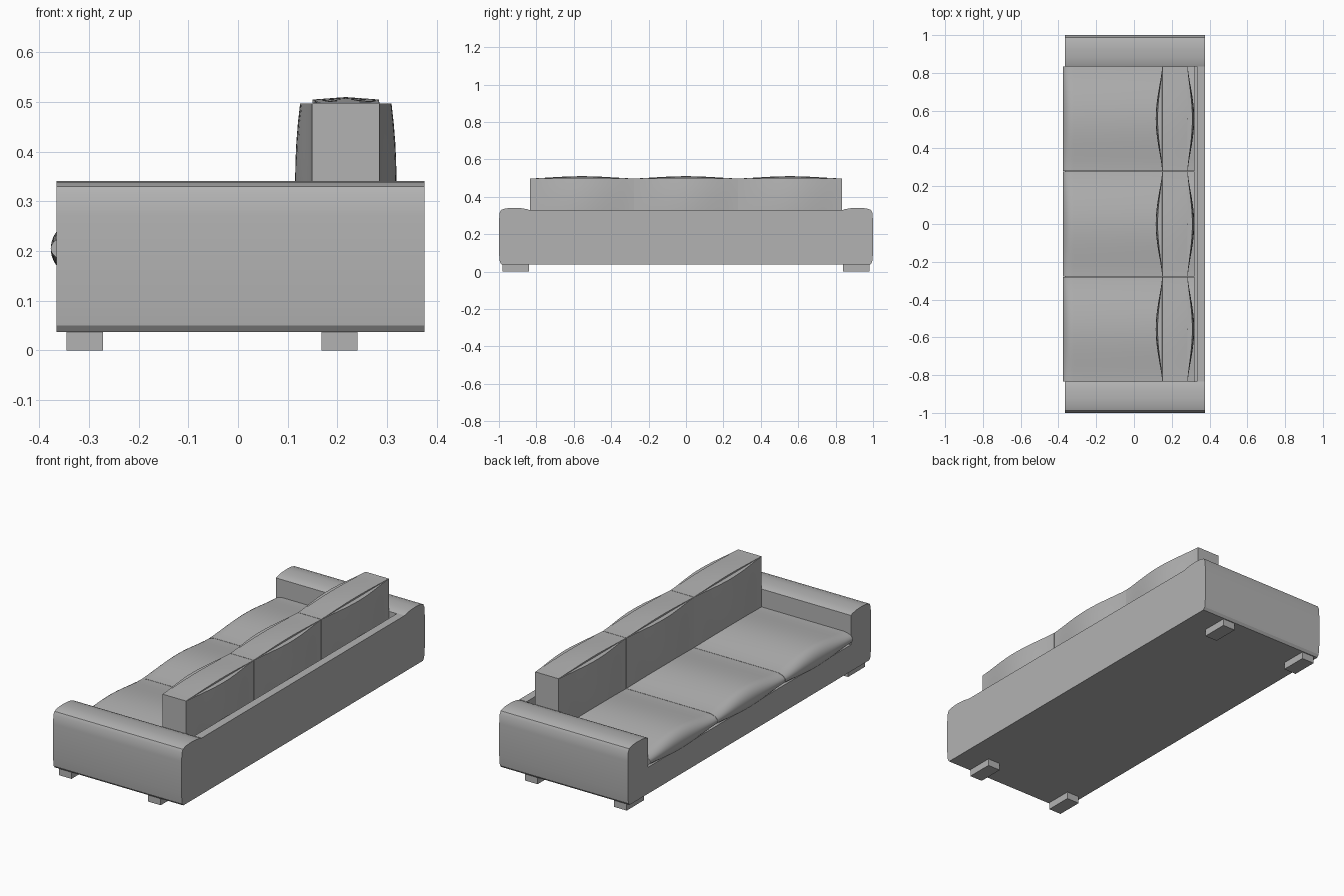
import bpy, bmesh
from math import sin, cos, pi, radians

old = bpy.data.objects.get("Cube")
if old:
    bpy.data.objects.remove(old, do_unlink=True)

fabric = bpy.data.materials.new("grey_fabric")
fabric.use_nodes = True
GREY = (0.45, 0.45, 0.45, 1)
fabric.diffuse_color = GREY
fabric.node_tree.nodes["Principled BSDF"].inputs["Base Color"].default_value = GREY


def loft(name, rings, smooth=True):
    """Skin a list of closed rings and cap both ends."""
    bm = bmesh.new()
    rows = [[bm.verts.new(p) for p in ring] for ring in rings]
    n = len(rows[0])
    for a, b in zip(rows, rows[1:]):
        for i in range(n):
            j = (i + 1) % n
            bm.faces.new((a[i], a[j], b[j], b[i]))
    bm.faces.new(rows[0])
    bm.faces.new(rows[-1])
    bmesh.ops.recalc_face_normals(bm, faces=bm.faces)
    mesh = bpy.data.meshes.new(name)
    bm.to_mesh(mesh)
    bm.free()
    mesh.materials.append(fabric)
    obj = bpy.data.objects.new(name, mesh)
    bpy.context.collection.objects.link(obj)
    if smooth:
        bpy.ops.object.select_all(action='DESELECT')
        obj.select_set(True)
        bpy.context.view_layer.objects.active = obj
        bpy.ops.object.shade_smooth_by_angle(angle=radians(30))
    return obj


def box(name, x0, x1, y0, y1, z0, z1):
    return loft(name, [[(x0, y0, z), (x1, y0, z), (x1, y1, z), (x0, y1, z)]
                       for z in (z0, z1)], False)


BACK, FRONT, INNER, FLOOR = 0.375, -0.365, 0.835, 0.037

# Base and rear frame
box("seat_base", FRONT, BACK, -INNER, INNER, FLOOR, 0.175)
box("back_frame", 0.333, BACK, -INNER, INNER, 0.17, 0.33)

# Rounded armrests and feet, mirrored along the length
arm_profile = [(0.834, 0.037), (0.985, 0.037), (0.995, 0.05), (1, 0.10),
               (1, 0.27), (0.996, 0.315), (0.988, 0.33), (0.965, 0.338),
               (0.925, 0.341), (0.88, 0.339), (0.85, 0.334), (0.834, 0.328)]
for side, s in (("left", 1), ("right", -1)):
    loft(side + "_arm", [[(x, s * y, z) for y, z in arm_profile]
                         for x in (FRONT, BACK)])
    for end, x in (("front", -0.345), ("rear", 0.168)):
        box(f"{end}_{side}_foot", x, x + 0.073, s * 0.84, s * 0.98, 0, FLOOR + 0.002)


def seat_ring(y, puff):
    # Rounded front nose, thicker towards the middle of the cushion
    h = 0.03 + 0.027 * puff
    nose = [(-0.32 - 0.057 * cos(a), y, 0.205 + h * sin(a))
            for a in [-pi / 2 + pi * i / 14 for i in range(15)]]
    return nose + [(0.32, y, 0.205 + h), (0.32, y, 0.205 - h)]


def back_ring(y, puff):
    # Bulging front and rear panels with a slightly raised top panel
    z0, z1, steps = 0.19, 0.497, 8
    def bulge(t):
        return puff * (0.024 + 0.01 * (1 - (2 * t - 1) ** 2))
    ts = [i / steps for i in range(steps + 1)]
    front = [(0.149 - bulge(t), y, z0 + (z1 - z0) * t) for t in ts]
    rear = [(0.285 + bulge(t), y, z0 + (z1 - z0) * t) for t in reversed(ts)]
    lip = z1 + 0.001 + 0.007 * puff
    top = [(0.1495, y, z1), (0.15, y, lip), (0.217, y, lip + 0.005 * puff),
           (0.284, y, lip), (0.2845, y, z1)]
    return front + top + rear


# Three seat cushions and three back cushions
width = 2 * INNER / 3
for k, place in enumerate(("right", "middle", "left")):
    start = -INNER + k * width
    fractions = [i / 20 for i in range(21)]
    for name, ring in (("seat_cushion", seat_ring), ("back_cushion", back_ring)):
        loft(f"{place}_{name}",
             [ring(start + 0.001 + (width - 0.002) * f, max(0, sin(pi * f)) ** 1.4)
              for f in fractions])
